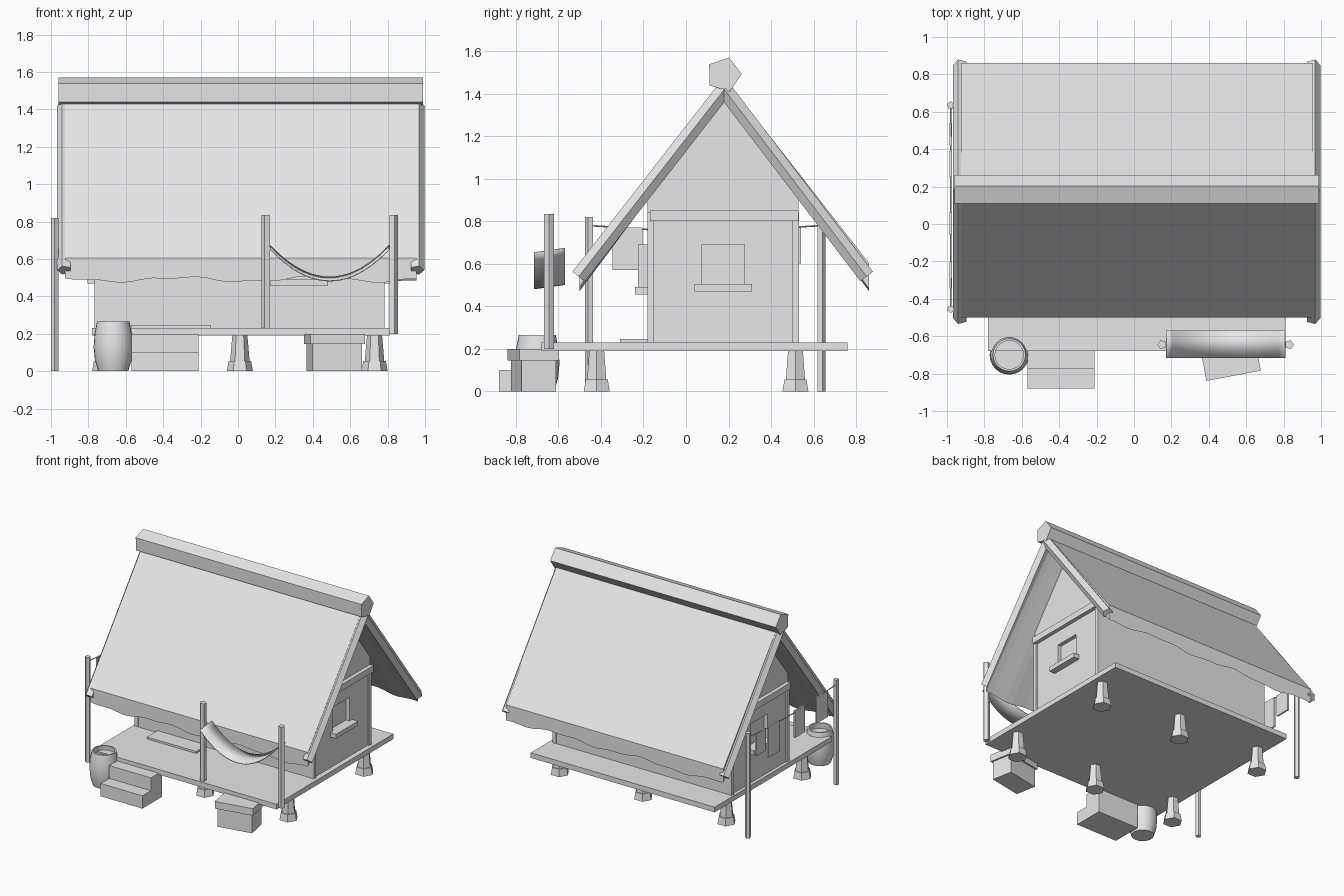
import bpy, bmesh, math
from mathutils import Vector, Matrix

old = bpy.data.objects.get("Cube")
if old:
    bpy.data.objects.remove(old, do_unlink=True)

grey = bpy.data.materials.new("plain_grey")
grey.use_nodes = True
grey.diffuse_color = (0.8, 0.8, 0.8, 1)
grey.node_tree.nodes["Principled BSDF"].inputs["Base Color"].default_value = (0.8, 0.8, 0.8, 1)


def finish(name, bm, smooth=False):
    bmesh.ops.recalc_face_normals(bm, faces=bm.faces)
    mesh = bpy.data.meshes.new(name)
    bm.to_mesh(mesh)
    bm.free()
    mesh.materials.append(grey)
    ob = bpy.data.objects.new(name, mesh)
    bpy.context.collection.objects.link(ob)
    if smooth:
        bpy.ops.object.select_all(action='DESELECT')
        ob.select_set(True)
        bpy.context.view_layer.objects.active = ob
        bpy.ops.object.shade_smooth_by_angle(angle=math.radians(40))
    return ob


def box(name, x, y, z, turn=0.0):
    """Box from (min, max) pairs, optionally turned about its own centre."""
    bm = bmesh.new()
    size = [p[1] - p[0] for p in (x, y, z)]
    mid = [(p[0] + p[1]) / 2 for p in (x, y, z)]
    m = Matrix.Translation(mid) @ Matrix.Rotation(turn, 4, 'Z') @ Matrix.Diagonal((*size, 1))
    bmesh.ops.create_cube(bm, size=1, matrix=m)
    return finish(name, bm)


def skin(bm, rings):
    """Join a row of closed vertex rings with quads."""
    for a, b in zip(rings, rings[1:]):
        for i in range(len(a)):
            j = (i + 1) % len(a)
            bm.faces.new((a[i], a[j], b[j], b[i]))


def prism(name, a, b, r0, r1=None, sides=5, ref=(1, 0, 0)):
    """Straight beam from a to b with one corner pointing towards ref."""
    a, b = Vector(a), Vector(b)
    d = (b - a).normalized()
    u = Vector(ref)
    u = (u - d * u.dot(d)).normalized()
    v = d.cross(u)
    bm = bmesh.new()
    rings = []
    for c, r in ((a, r0), (b, r0 if r1 is None else r1)):
        angles = [math.tau * i / sides for i in range(sides)]
        rings.append([bm.verts.new(c + u * r * math.cos(t) + v * r * math.sin(t)) for t in angles])
    skin(bm, rings)
    for ring in rings:
        bm.faces.new(ring)
    return finish(name, bm)


def extrude_x(name, profile, xs, shape=None):
    """Closed (y, z) profile carried through the x stations."""
    bm = bmesh.new()
    rings = [[bm.verts.new((x, y, z + (shape(x, y, z) if shape else 0))) for y, z in profile] for x in xs]
    skin(bm, rings)
    bm.faces.new(rings[0])
    bm.faces.new(rings[-1])
    return finish(name, bm)


# Platform on six footed stilts
box("platform", (-0.78, 0.81), (-0.68, 0.76), (0.19, 0.23))
for x in (-0.71, 0.01, 0.73):
    for y in (-0.42, 0.515):
        prism("stilt_foot", (x, y, 0), (x, y, 0.055), 0.07, 0.06, 6)
        prism("stilt", (x, y, 0.055), (x, y, 0.195), 0.052, 0.04, 6)

# Gabled hut body
RIDGE_Y = 0.18
walls = extrude_x("walls", [(-0.18, 0.23), (0.53, 0.23), (0.53, 0.91), (RIDGE_Y, 1.37), (-0.18, 0.91)],
                  [-0.755, 0.77])


def cut(name, x, y, z):
    cutter = box(name, x, y, z)
    cutter.hide_render = True
    cutter.hide_set(True)
    mod = walls.modifiers.new(name, 'BOOLEAN')
    mod.operation = 'DIFFERENCE'
    mod.solver = 'EXACT'
    mod.object = cutter


# Side windows, sills, corner posts and tie beams
for side, face in ((-1, -0.755), (1, 0.77)):
    def out(a, b):
        return tuple(sorted((face + side * a, face + side * b)))
    cut("window_cutter", out(-0.03, 0.03), (0.075, 0.275), (0.505, 0.69))
    box("window_sill", out(-0.01, 0.05), (0.04, 0.31), (0.47, 0.505))
    box("tie_beam", out(-0.02, 0.03), (-0.17, 0.53), (0.80, 0.85))
    for y in (-0.167, 0.517):
        box("corner_post", out(-0.02, 0.012), (y - 0.015, y + 0.015), (0.23, 0.84))

# Front window and door mat
box("front_sill", (0.175, 0.48), (-0.24, -0.17), (0.455, 0.49))
box("front_window_panel", (0.22, 0.43), (-0.225, -0.17), (0.49, 0.69))
box("door_mat", (-0.57, -0.145), (-0.31, -0.18), (0.23, 0.246))


# Thick roof with an uneven lower fringe
def fringe(x, y, z):
    return 0.012 * math.sin(9 * x + 4 * y) + 0.006 * math.sin(23 * x) if z < 0.55 else 0


stations = [-0.925 + 1.88 * i / 32 for i in range(33)]
extrude_x("roof", [(-0.5, 0.49), (-0.5, 0.605), (RIDGE_Y, 1.475), (0.86, 0.605), (0.86, 0.49), (RIDGE_Y, 1.38)],
          stations, fringe)
prism("ridge_beam", (-0.96, 0.178, 1.49), (0.99, 0.178, 1.49), 0.084, ref=(0, 0.3, 1))
for x, s in ((-0.928, -1), (0.957, 1)):
    for y in (-0.505, 0.85):
        prism("gable_rafter", (x, y, 0.54), (x, RIDGE_Y, 1.42), 0.039, ref=(s, 0, 0))

# Hammock between two posts
for x, s in ((0.15, -1), (0.83, 1)):
    prism("hammock_post", (x, -0.645, 0.2), (x, -0.645, 0.835), 0.025, ref=(s, 0, 0))
bm = bmesh.new()
rows = []
for i in range(21):
    t = i / 10 - 1
    z = 0.48 + 0.17 * t * t
    rows.append([bm.verts.new((0.49 + 0.32 * t, y, z + dz)) for y, dz in ((-0.715, 0), (-0.57, 0.02))])
for a, b in zip(rows, rows[1:]):
    bm.faces.new((a[0], b[0], b[1], a[1]))
hammock = finish("hammock", bm, True)
hammock.modifiers.new("cloth_thickness", 'SOLIDIFY').thickness = 0.006

# Washing line on the left-hand end
for y in (-0.455, 0.635):
    prism("line_post", (-0.98, y, 0), (-0.98, y, 0.82), 0.021, ref=(0, 1 if y > 0 else -1, 0))
points = [(-0.98, 0.09 + 0.545 * t, 0.755 + 0.025 * t * t) for t in (-1, -0.5, 0, 0.5, 1)]
for a, b in zip(points, points[1:]):
    prism("washing_line", a, b, 0.004)
for y0, y1, low in ((-0.345, -0.205, 0.57), (-0.06, 0.065, 0.56), (0.25, 0.39, 0.53), (0.42, 0.54, 0.6)):
    box("hanging_cloth", (-0.986, -0.974), (y0, y1), (low, 0.77))

# Barrel with a sunken top
bm = bmesh.new()
rings = []
for r, z in ((0.08, 0), (0.098, 0.06), (0.105, 0.13), (0.1, 0.2), (0.087, 0.265), (0.076, 0.265), (0.08, 0.22)):
    angles = [math.tau * i / 24 for i in range(24)]
    rings.append([bm.verts.new((-0.667 + r * math.cos(t), -0.7 + r * math.sin(t), z)) for t in angles])
skin(bm, rings)
bm.faces.new(rings[0])
bm.faces.new(rings[-1])
finish("barrel", bm, True)

# Steps and crate
box("lower_step", (-0.57, -0.21), (-0.88, -0.775), (0, 0.1))
box("upper_step", (-0.57, -0.21), (-0.775, -0.64), (0, 0.2))
turn = math.radians(10.7)
box("crate", (0.38, 0.65), (-0.80, -0.635), (0, 0.15), turn)
box("crate_lid", (0.367, 0.663), (-0.813, -0.623), (0.145, 0.2), turn)
